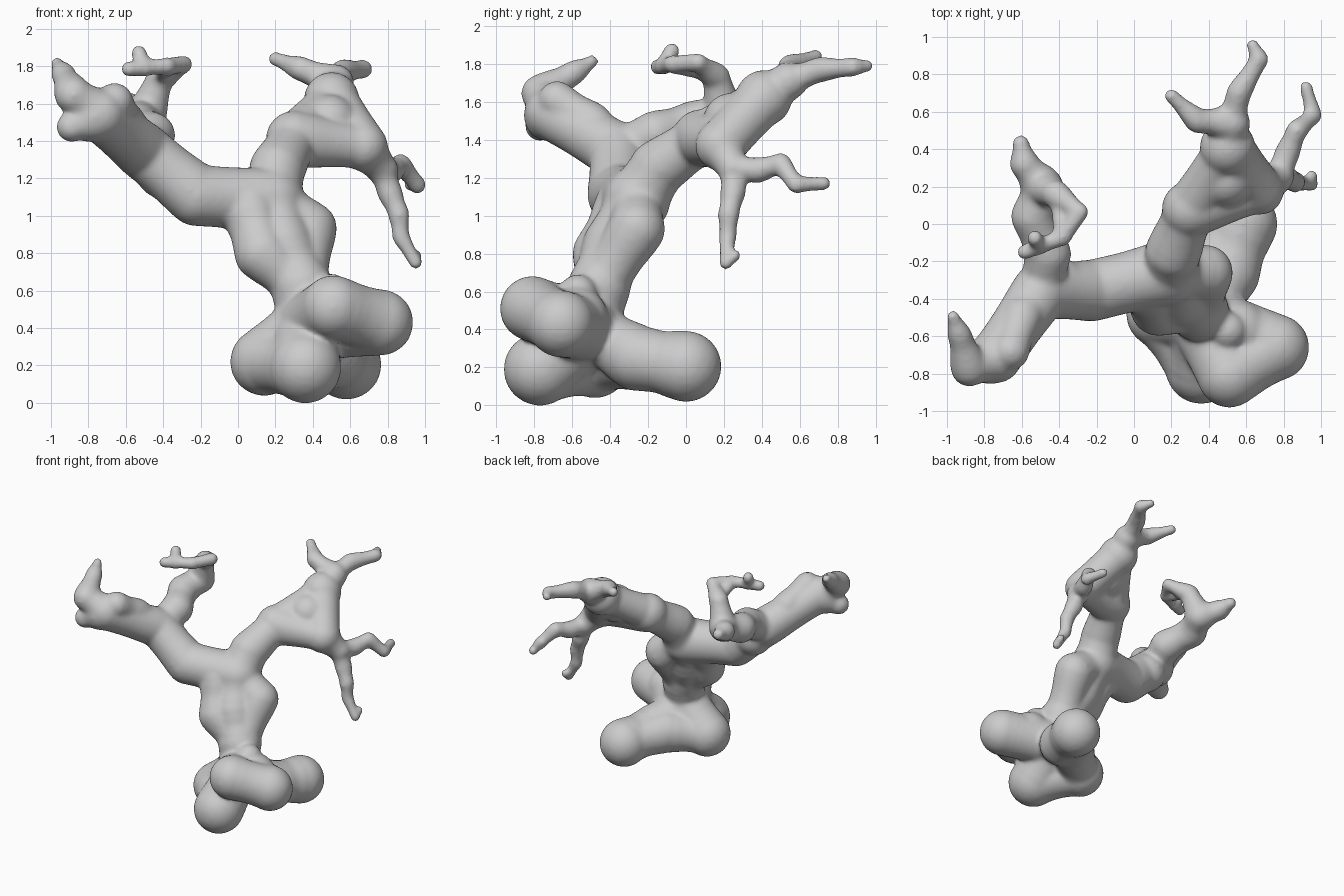
import bpy, bmesh
from mathutils import Vector, Matrix

if "Cube" in bpy.data.objects:
    bpy.data.objects.remove(bpy.data.objects["Cube"])

bm = bmesh.new()


def ball(p, r):
    bmesh.ops.create_icosphere(bm, subdivisions=3 if r > .08 else 2, radius=r,
                               matrix=Matrix.Translation(p))


def limb(start, *joints, r=(.1, .1), pinch=.35):
    """Grow a tapering limb from start through the joints, pinched between them; returns the joints."""
    path = [Vector(p) for p in (start, *joints)]
    n = len(path) - 1
    for k in range(n):
        a, b = path[k], path[k + 1]
        ra, rb = (r[0] + (r[1] - r[0]) * j / n for j in (k, k + 1))
        steps = max(2, int((b - a).length / (.28 * min(ra, rb))))
        for i in range(steps + 1):
            t = i / steps
            s = t * t * (3 - 2 * t)
            ball(a.lerp(b, t), (ra + (rb - ra) * s) * (1.02 - pinch * 4 * (t * (1 - t)) ** 2))
    return path[1:]


# Base: a core with five rounded feet
core = Vector((.36, -.5, .4))
left, = limb(core, (.14, -.48, .22), r=(.18, .18), pinch=.1)
front, = limb(core, (.36, -.77, .19), r=(.18, .19), pinch=.2)
side, = limb(core, (.76, -.66, .43), r=(.18, .175), pinch=.1)
upper, = limb(core, (.51, -.81, .51), r=(.18, .17), pinch=.1)
back_foot = limb(core, (.5, -.26, .25), (.58, 0, .205), r=(.16, .185))[-1]
limb(left, (.38, -.28, .25), back_foot, r=(.165, .165))
limb(left, front, r=(.17, .18))
limb(side, upper, r=(.17, .17), pinch=.2)
ball((.56, -.58, .46), .17)
limb(core, (.5, -.57, .59), r=(.15, .1))

# Trunk with a swelling on each side
waist, chest, crotch = limb(core, (.34, -.46, .62), (.24, -.38, .84), (.18, -.26, 1.08), r=(.165, .165))
limb(waist, (.13, -.45, .8), (.06, -.33, 1.04), r=(.14, .155))
limb(waist, (.38, -.26, .93), crotch, r=(.14, .155))

# Right arm and its two fingers
crest, bend, elbow, wrist = limb(crotch, (.21, -.15, 1.25), (.3, .08, 1.41), (.5, .41, 1.62),
                                 (.52, .54, 1.71), r=(.165, .1), pinch=.15)
ball(elbow, .15)
limb(wrist, (.56, .7, 1.77), (.67, .88, 1.785), (.635, .955, 1.79), r=(.085, .036))
limb(wrist, (.34, .55, 1.785), (.2, .685, 1.84), r=(.095, .04))

# Right shoulder with a hanging twig and a backward twig
shoulder, fork = limb(bend, (.67, .18, 1.37), (.77, .25, 1.25), r=(.15, .085), pinch=.15)
limb(elbow, shoulder, r=(.135, .13), pinch=.1)
ball((.49, .24, 1.5), .15)
foot = limb(fork, (.81, .25, 1.13), (.86, .225, 1.01), (.87, .22, .89), (.95, .21, .75), r=(.08, .038))[-1]
limb(foot, (.95, .26, .79), r=(.036, .034))
limb(fork, (.82, .38, 1.24), (.87, .5, 1.275), (.96, .58, 1.165), (.92, .73, 1.17), r=(.08, .038))

# Left arm, its blunt hand and thin finger
hip, knee, hand = limb(crotch, (-.22, -.355, 1.11), (-.5, -.36, 1.34), (-.74, -.71, 1.54),
                       r=(.175, .14), pinch=.15)
ball((-.4, -.33, 1.24), .15)
limb(knee, (-.6, -.5, 1.49), (-.66, -.68, 1.61), r=(.12, .1))
limb(hand, (-.89, -.77, 1.475), r=(.14, .08), pinch=.1)
limb(hand, (-.88, -.77, 1.645), (-.93, -.6, 1.75), (-.967, -.495, 1.815), r=(.13, .036), pinch=.2)

# Rear left branch, its point, and the forked twig above
back, mid, knob = limb(knee, (-.46, -.16, 1.43), (-.54, .04, 1.49), (-.49, .2, 1.54), r=(.13, .11))
limb(knob, (-.585, .32, 1.58), (-.605, .43, 1.6), r=(.11, .048))
bough, tip = limb(knob, (-.42, .16, 1.73), (-.29, .065, 1.81), r=(.105, .048), pinch=.2)
cross, end = limb(tip, (-.38, -.07, 1.8), (-.585, -.15, 1.785), r=(.05, .043), pinch=.1)
limb(bough, cross, r=(.04, .05))
limb(cross.lerp(end, .6), (-.53, -.075, 1.87), r=(.05, .045))

mesh = bpy.data.meshes.new("branching_form")
bm.to_mesh(mesh)
bm.free()
form = bpy.data.objects.new("branching_form", mesh)
bpy.context.collection.objects.link(form)

# Fuse the balls into one skin, then soften the joints
fuse = form.modifiers.new("fuse", 'REMESH')
fuse.mode = 'VOXEL'
fuse.voxel_size = .014
fuse.use_smooth_shade = True
soften = form.modifiers.new("soften", 'SMOOTH')
soften.factor = .5
soften.iterations = 14
